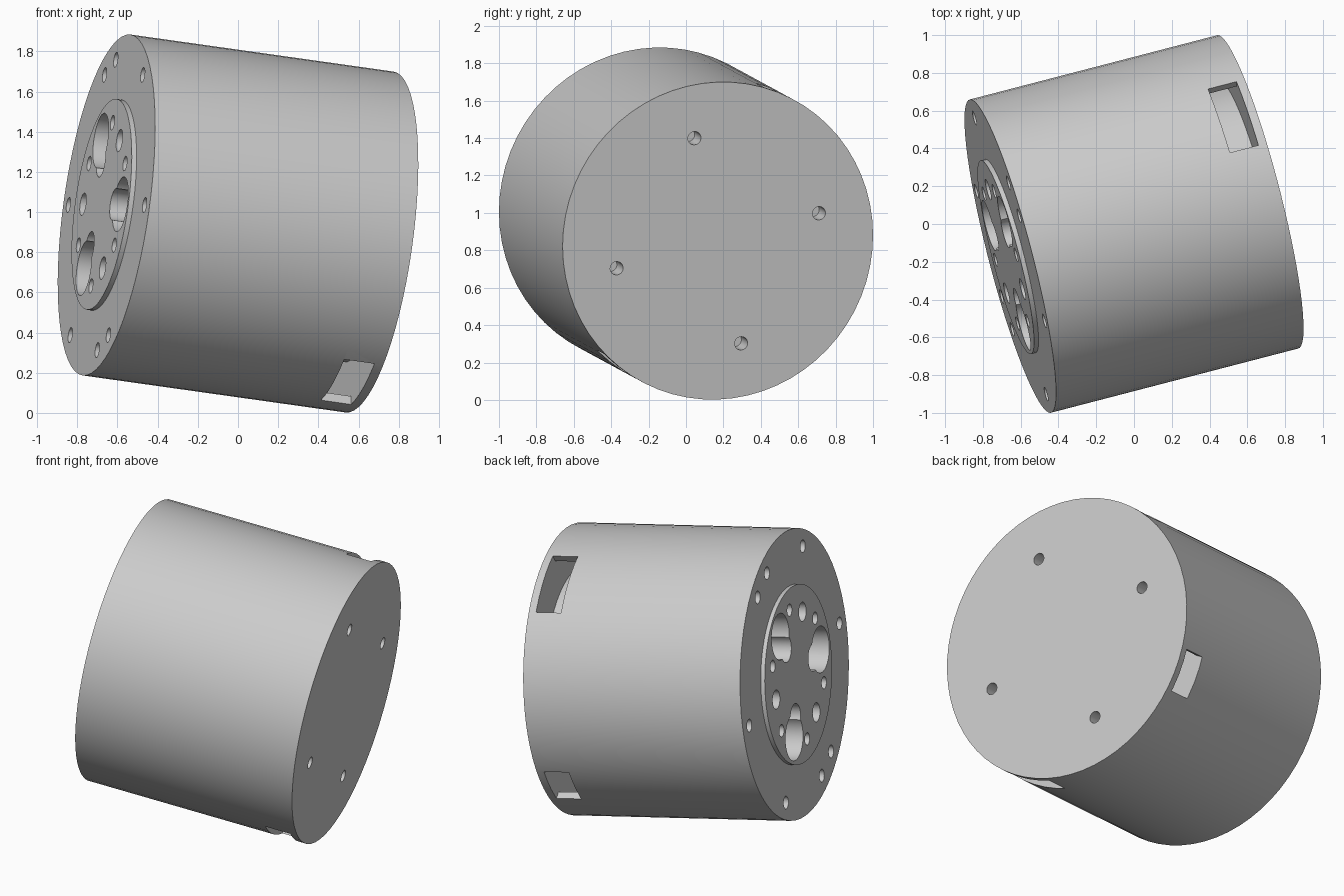
import bpy, bmesh
from math import cos, sin, pi, radians
from mathutils import Matrix, Vector

cube = bpy.data.objects.get("Cube")
if cube:
    bpy.data.objects.remove(cube, do_unlink=True)

# Tilted frame: local z runs along the drum axis, from boss end to cap end
axis = Vector((0.959, 0.249, -0.135)).normalized()
side = (Vector((0, 1, 0)) - axis * axis.y).normalized()
up = axis.cross(side)
FRAME = Matrix((side, up, axis)).transposed().to_4x4()
FRAME.translation = (0, 0, 0.943)

RADIUS, END, SEAM, PLATE = 0.857, 0.683, 0.48, 0.638
BOSS = -END - 0.025
TURN = -2                       # angular offset of every hole pattern

grey = bpy.data.materials.new("light_grey")
grey.use_nodes = True
grey.diffuse_color = (0.6, 0.6, 0.6, 1)
grey.node_tree.nodes["Principled BSDF"].inputs["Base Color"].default_value = (0.6, 0.6, 0.6, 1)


def add_object(name, bm):
    bmesh.ops.recalc_face_normals(bm, faces=bm.faces)
    mesh = bpy.data.meshes.new(name)
    bm.to_mesh(mesh)
    bm.free()
    mesh.materials.append(grey)
    obj = bpy.data.objects.new(name, mesh)
    obj.matrix_world = FRAME
    bpy.context.collection.objects.link(obj)
    return obj


def lathe(name, profile, sides=64):
    """Solid of revolution; the profile starts and ends on the axis."""
    bm = bmesh.new()
    rings = []
    for r, t in profile:
        if r == 0:
            rings.append([bm.verts.new((0, 0, t))] * sides)
        else:
            rings.append([bm.verts.new((r * cos(2 * pi * i / sides), r * sin(2 * pi * i / sides), t))
                          for i in range(sides)])
    for a, b in zip(rings, rings[1:]):
        if a[0] is a[1]:
            bm.faces.new(b)
        elif b[0] is b[1]:
            bm.faces.new(a)
        else:
            for i in range(sides):
                j = (i + 1) % sides
                bm.faces.new((a[i], a[j], b[j], b[i]))
    loose = [v for v in bm.verts if not v.link_faces]
    bmesh.ops.delete(bm, geom=loose, context='VERTS')
    return add_object(name, bm)


def cut(target, bm):
    cutter = add_object("cutter", bm)
    cutter.hide_render = True
    mod = target.modifiers.new("cut", 'BOOLEAN')
    mod.operation, mod.solver, mod.object = 'DIFFERENCE', 'EXACT', cutter
    bpy.context.view_layer.objects.active = target
    bpy.ops.object.modifier_apply(modifier=mod.name)
    bpy.data.objects.remove(cutter, do_unlink=True)


def drill(target, angle, dist, radius, t0, t1, sides=24):
    a = radians(angle + TURN)
    bm = bmesh.new()
    bmesh.ops.create_cone(bm, cap_ends=True, segments=sides, radius1=radius, radius2=radius, depth=t1 - t0,
                          matrix=Matrix.Translation((dist * cos(a), dist * sin(a), (t0 + t1) / 2)))
    cut(target, bm)


def window(target, angle, width):
    bm = bmesh.new()
    t0, t1 = SEAM - 0.02, PLATE - 0.001
    place = (Matrix.Rotation(radians(angle + TURN), 4, 'Z')
             @ Matrix.Translation((0.83, 0, (t0 + t1) / 2))
             @ Matrix.Diagonal((0.26, width, t1 - t0, 1)))
    bmesh.ops.create_cube(bm, size=1, matrix=place)
    cut(target, bm)


# Drum with raised boss at one end and a core that fills the cap
body = lathe("drum_body", [(0, BOSS), (0.53, BOSS), (0.53, -END), (RADIUS, -END),
                           (RADIUS, SEAM), (0.61, SEAM), (0.61, PLATE), (0, PLATE)])

# Hollow end cap
cap = lathe("end_cap", [(0, PLATE), (0.81, PLATE), (0.81, SEAM), (RADIUS, SEAM),
                        (RADIUS, END), (0, END)])

# Screw holes around the outer ring, with two extra ones
for angle in [60 * i for i in range(6)] + [75, 255]:
    drill(body, angle, 0.755, 0.038, -END - 0.02, -END + 0.15)

# Boss: three keyhole pockets, three dowel holes, six small holes
for i in range(3):
    drill(body, 60 + 120 * i, 0.37, 0.138, BOSS - 0.02, -0.3, 32)
    drill(body, 60 + 120 * i, 0.25, 0.08, BOSS - 0.02, -0.3, 28)
    drill(body, 120 * i, 0.37, 0.057, BOSS - 0.02, -0.5)
for i in range(6):
    drill(body, 30 + 60 * i, 0.41, 0.037, BOSS - 0.02, -0.5)

# Cap: four mounting holes and three side windows
for i in range(4):
    drill(cap, 15 + 90 * i, 0.573, 0.036, PLATE - 0.02, END + 0.02)
    drill(body, 15 + 90 * i, 0.573, 0.036, PLATE - 0.09, PLATE + 0.02)
for angle, width in ((60, 0.41), (240, 0.41), (330, 0.26)):
    window(cap, angle, width)

# Smooth walls, sharp rims
for obj in (body, cap):
    bpy.ops.object.select_all(action='DESELECT')
    obj.select_set(True)
    bpy.context.view_layer.objects.active = obj
    bpy.ops.object.shade_smooth_by_angle(angle=radians(30))
